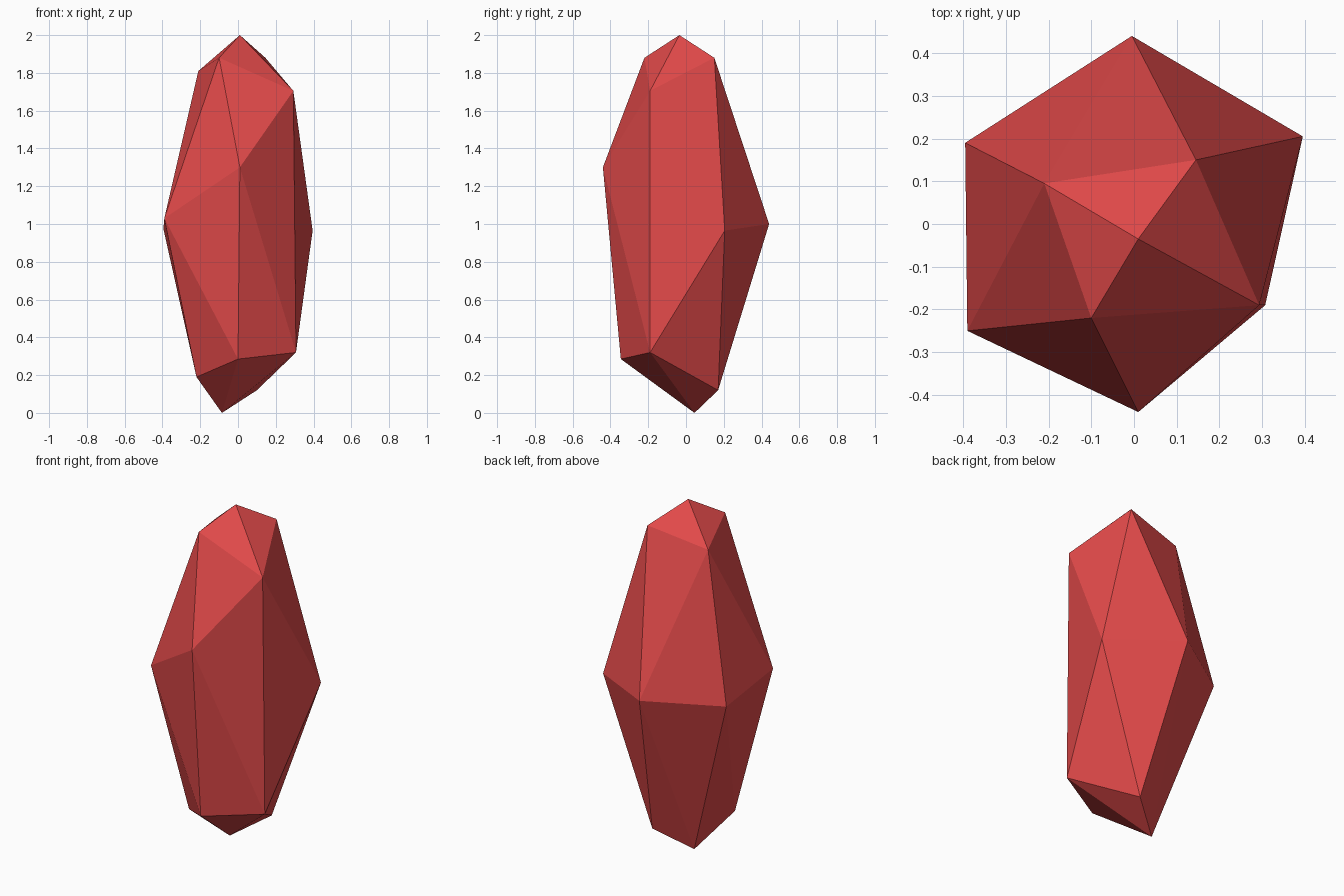
import bpy
import bmesh

# Remove the default cube only
cube = bpy.data.objects.get("Cube")
if cube:
    bpy.data.objects.remove(cube, do_unlink=True)

# Single red gem colour
red = bpy.data.materials.new("crystal_red")
red.use_nodes = True
colour = (0.76, 0.068, 0.068, 1.0)
red.diffuse_color = colour
red.node_tree.nodes["Principled BSDF"].inputs["Base Color"].default_value = colour

# Corner points of the cut stone, ring by ring
tip = [(0.01, -0.035, 2.0)]
crown = [(-0.21, 0.095, 1.81), (0.145, 0.15, 1.88),
         (-0.10, -0.22, 1.88), (0.293, -0.19, 1.705)]
girdle = [(-0.005, 0.44, 1.0), (-0.395, 0.19, 0.975), (-0.39, -0.25, 1.03),
          (0.01, -0.44, 1.30), (0.395, 0.205, 0.965)]
base = [(0.307, -0.19, 0.32), (0.0, -0.345, 0.285),
        (-0.22, -0.14, 0.19), (0.10, 0.17, 0.12)]
foot = [(-0.085, 0.045, 0.0)]

# Wrap the corners in flat facets
bm = bmesh.new()
for ring in (tip, crown, girdle, base, foot):
    for corner in ring:
        bm.verts.new(corner)
bmesh.ops.convex_hull(bm, input=bm.verts[:])
bmesh.ops.recalc_face_normals(bm, faces=bm.faces[:])
for face in bm.faces:
    face.smooth = False

mesh = bpy.data.meshes.new("crystal_shard")
bm.to_mesh(mesh)
bm.free()
mesh.materials.append(red)
crystal = bpy.data.objects.new("crystal_shard", mesh)
bpy.context.scene.collection.objects.link(crystal)
